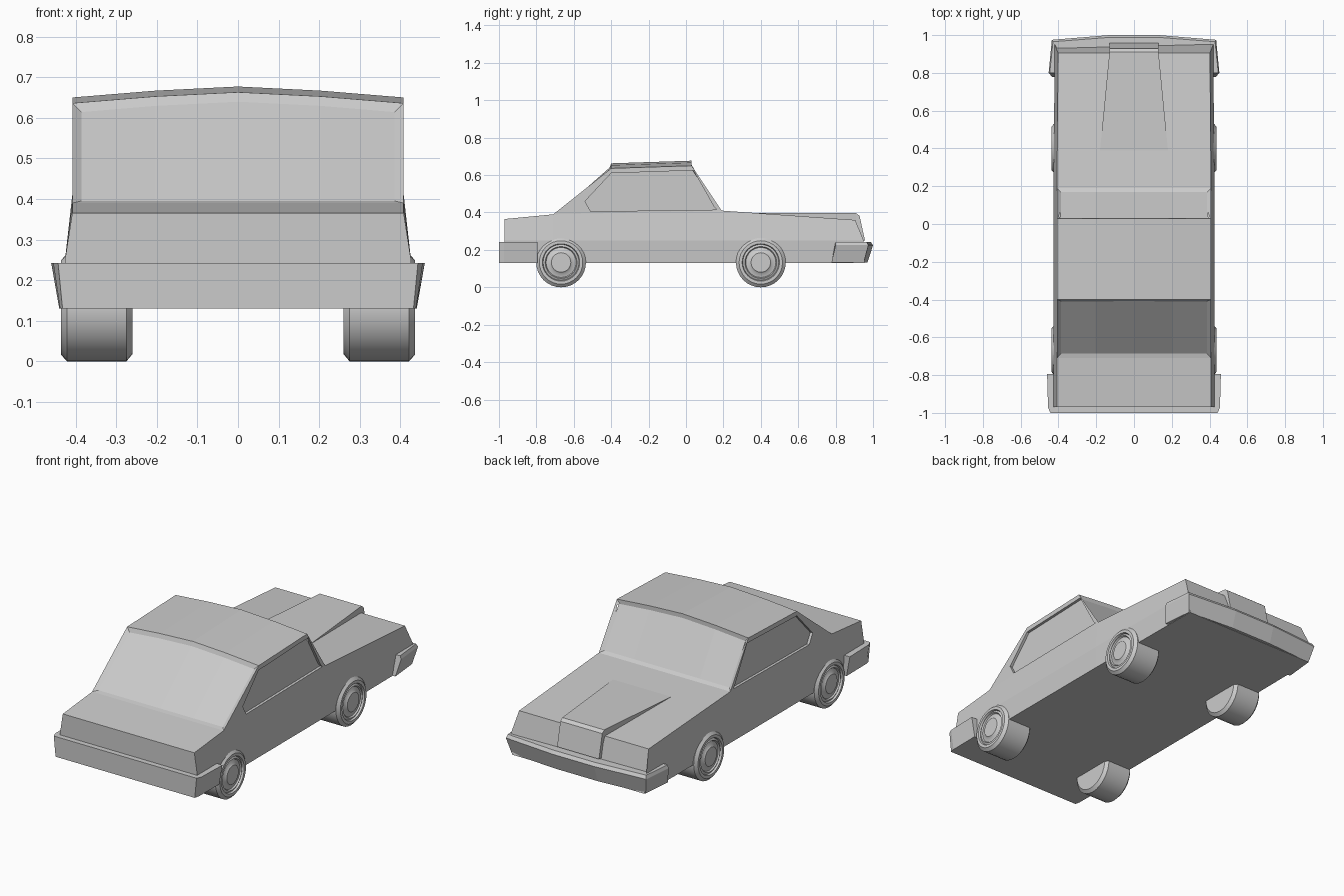
import bpy, bmesh
from math import cos, sin, pi

if "Cube" in bpy.data.objects:
    bpy.data.objects.remove(bpy.data.objects["Cube"])


def finish(bm, name, smooth=False):
    bmesh.ops.recalc_face_normals(bm, faces=bm.faces[:])
    me = bpy.data.meshes.new(name)
    bm.to_mesh(me)
    bm.free()
    ob = bpy.data.objects.new(name, me)
    bpy.context.collection.objects.link(ob)
    if smooth:
        bpy.context.view_layer.objects.active = ob
        ob.select_set(True)
        bpy.ops.object.shade_smooth_by_angle(angle=0.6)
        ob.select_set(False)
    return ob


def loft(name, rings, smooth=False):
    """Solid through closed rings of equal length."""
    bm = bmesh.new()
    rows = [[bm.verts.new(p) for p in r] for r in rings]
    n = len(rows[0])
    for a, b in zip(rows, rows[1:]):
        for i in range(n):
            j = (i + 1) % n
            bm.faces.new((a[i], a[j], b[j], b[i]))
    bm.faces.new(rows[0])
    bm.faces.new(rows[-1])
    return finish(bm, name, smooth)


def mirror_ring(half):
    return half + [(-x, y, z) for x, y, z in reversed(half)]


# Lower body: stations along y with bottom, shoulder and top edge
def station(yb, ym, yt, top, k=1.0):
    return mirror_ring([(0.418 * k, yb, 0.13), (0.426 * k, ym, 0.25), (0.408 * k, yt, top)])


loft("body", [station(-0.97, -0.97, -0.97, 0.365),
              station(-0.71, -0.71, -0.71, 0.39),
              station(0.19, 0.19, 0.19, 0.41),
              station(0.955, 0.95, 0.905, 0.36, 0.985)])

# Cabin: crowned roof, recessed front and rear glass
bm = bmesh.new()
W = 0.408
rows = []
for y, z, crown in [(-0.71, 0.39, 0), (-0.40, 0.636, 0.027), (0.03, 0.65, 0.027), (0.19, 0.41, 0)]:
    rows.append([bm.verts.new((W * t, y, z + crown * c))
                 for t, c in [(-1, 0), (-0.5, 0.62), (0, 1), (0.5, 0.62), (1, 0)]])
strips = [[bm.faces.new((a[i], a[i + 1], b[i + 1], b[i])) for i in range(4)]
          for a, b in zip(rows, rows[1:])]
for e in (0, 4):
    bm.faces.new([r[e] for r in rows])
bm.faces.new(rows[0] + rows[3][::-1])
bmesh.ops.recalc_face_normals(bm, faces=bm.faces[:])
for s, t in ((0, 0.022), (2, 0.02)):
    bmesh.ops.inset_region(bm, faces=strips[s], thickness=t, depth=-0.012,
                           use_even_offset=True, use_boundary=True)
cabin = finish(bm, "cabin")

# Side window recesses
window = [(-0.54, 0.46), (-0.40, 0.61), (0.04, 0.625), (0.15, 0.43), (0.165, 0.415), (-0.51, 0.406)]
for s, label in ((1, "right"), (-1, "left")):
    cut = loft(label + "_window_cutter", [[(s * x, y, z) for y, z in window] for x in (0.393, 0.46)])
    cut.hide_render = True
    cut.hide_viewport = True
    mod = cabin.modifiers.new(label + "_window", 'BOOLEAN')
    mod.operation = 'DIFFERENCE'
    mod.solver = 'EXACT'
    mod.object = cut

# Raised wedge on the bonnet, running down the nose
loft("bonnet_scoop", [mirror_ring([(0.18, 0.39, 0.36), (0.18, 0.39, 0.397)]),
                      mirror_ring([(0.13, 0.90, 0.25), (0.13, 0.91, 0.396)]),
                      mirror_ring([(0.13, 0.957, 0.25), (0.13, 0.928, 0.382)])])


# Wrap-around bumpers: section rings along half a path, mirrored across x
def bumper(name, half):
    loft(name, half + [[(-x, y, z) for x, y, z in r] for r in reversed(half)])


def rear(xt, xb, y, xi, yi):
    return [(xi, yi, 0.243), (xt, y, 0.243), (xb, y, 0.13), (xi, yi, 0.13)]


bumper("rear_bumper", [rear(0.46, 0.44, -0.795, 0.40, -0.795),
                       rear(0.455, 0.438, -0.972, 0.40, -0.95),
                       rear(0.443, 0.432, -1.0, 0.39, -0.94)])


def front(x, y, xi, yi, dx, dy, end=0.0):
    return [(xi, yi + end, 0.243), (x - dx * 0.3, y - dy * 0.4 + end, 0.243),
            (x, y + end, 0.225), (x - dx, y - dy - end * 0.5, 0.132), (xi, yi - end * 0.5, 0.132)]


bumper("front_bumper", [front(0.452, 0.785, 0.40, 0.785, 0.02, 0.0, 0.015),
                        front(0.435, 0.975, 0.39, 0.92, 0.02, 0.025),
                        front(0.13, 1.0, 0.12, 0.93, 0.0, 0.03)])

# Wheels: turned profile (radius, x) with rim ring and hub cap
profile = [(0.115, 0.26), (0.133, 0.275), (0.133, 0.421), (0.116, 0.436), (0.100, 0.436),
           (0.096, 0.426), (0.085, 0.432), (0.080, 0.424), (0.060, 0.428), (0.052, 0.435)]
N = 32
for cy, end in ((0.40, "front"), (-0.668, "rear")):
    for s, side in ((1, "right"), (-1, "left")):
        loft(f"{end}_{side}_wheel",
             [[(s * x, cy + r * cos(2 * pi * i / N), 0.133 + r * sin(2 * pi * i / N))
               for i in range(N)] for r, x in profile], smooth=True)
